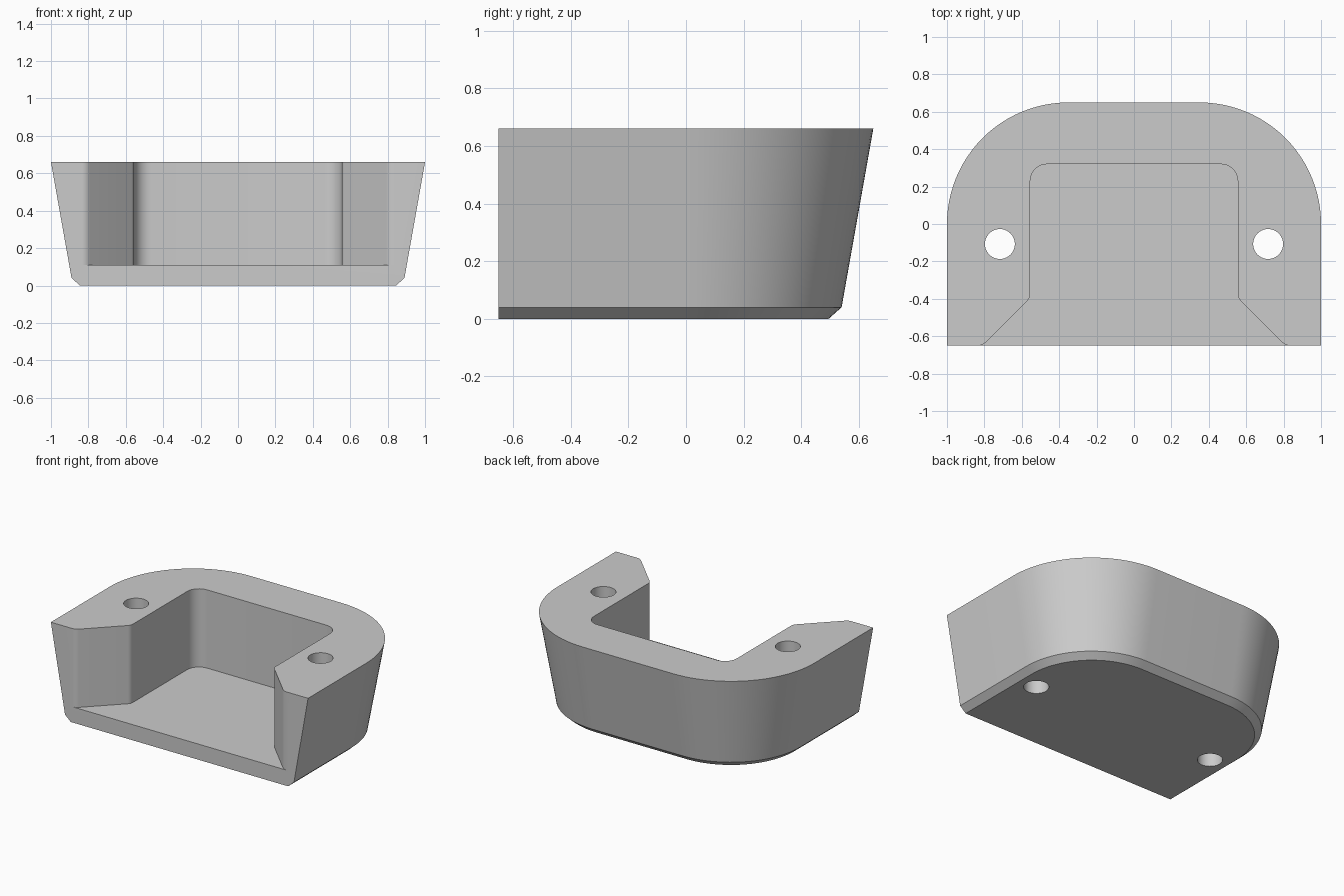
import bpy, bmesh
from math import cos, sin, tan, pi, radians
from mathutils import Vector

cube = bpy.data.objects.get("Cube")
if cube:
    bpy.data.objects.remove(cube, do_unlink=True)

grey = bpy.data.materials.new("plain grey")
grey.use_nodes = True
colour = (0.6, 0.6, 0.6, 1)
grey.diffuse_color = colour
grey.node_tree.nodes["Principled BSDF"].inputs["Base Color"].default_value = colour

FRONT, HEIGHT, FLOOR = -0.65, 0.66, 0.11


def loft(name, rings):
    """Closed solid through rings of (outline, z)."""
    bm = bmesh.new()
    loops = [[bm.verts.new((x, y, z)) for x, y in outline] for outline, z in rings]
    n = len(loops[0])
    for low, high in zip(loops, loops[1:]):
        for i in range(n):
            j = (i + 1) % n
            bm.faces.new((low[i], low[j], high[j], high[i]))
    bm.faces.new(loops[0][::-1])
    bm.faces.new(loops[-1])
    bmesh.ops.recalc_face_normals(bm, faces=bm.faces)
    mesh = bpy.data.meshes.new(name)
    bm.to_mesh(mesh)
    bm.free()
    mesh.materials.append(grey)
    obj = bpy.data.objects.new(name, mesh)
    bpy.context.collection.objects.link(obj)
    return obj


def mirrored(half):
    """Right half outline, front to back, completed on the other side."""
    return half + [(-x, y) for x, y in reversed(half)]


def body_outline(radius, steps=24):
    arc = [(0.35 + radius * cos(a), radius * sin(a))
           for a in (pi / 2 * i / steps for i in range(steps + 1))]
    return mirrored([(0.35 + radius, FRONT)] + arc)


def fillet(before, corner, after, radius, steps=8):
    """Points of a round that replaces a corner."""
    p, c, q = Vector(before), Vector(corner), Vector(after)
    u, v = (p - c).normalized(), (q - c).normalized()
    half = u.angle(v) / 2
    centre = c + (u + v).normalized() * radius / sin(half)
    start = c + u * radius / tan(half) - centre
    end = c + v * radius / tan(half) - centre
    sweep = start.angle(end)
    return [tuple(centre + (start * sin((1 - t) * sweep) + end * sin(t * sweep)) / sin(sweep))
            for t in (i / steps for i in range(steps + 1))]


# Drafted body with a chamfered underside
body = loft("bracket_body", [(body_outline(0.495), 0), (body_outline(0.54), 0.04),
                             (body_outline(0.65), HEIGHT)])

# Pocket with a flared mouth, open at the front and top
mouth, neck, back = (0.81, FRONT), (0.555, -0.395), (0.555, 0.32)
pocket_half = ([(0.835, -0.8)]
               + fillet((0.9, FRONT), mouth, neck, 0.06)
               + fillet(mouth, neck, back, 0.05)
               + fillet(neck, back, (0, 0.32), 0.09))
pocket_outline = mirrored(pocket_half)
cutters = [loft("pocket_cutter", [(pocket_outline, FLOOR), (pocket_outline, 0.9)])]

# Screw holes through both arms
for side, x in (("left", 0.717), ("right", -0.717)):
    circle = [(x + 0.08 * cos(2 * pi * i / 40), -0.107 + 0.08 * sin(2 * pi * i / 40))
              for i in range(40)]
    cutters.append(loft(side + "_hole_cutter", [(circle, -0.2), (circle, 0.9)]))

bpy.context.view_layer.objects.active = body
for cutter in cutters:
    cut = body.modifiers.new(cutter.name, "BOOLEAN")
    cut.operation = "DIFFERENCE"
    cut.solver = "EXACT"
    cut.object = cutter
    bpy.ops.object.modifier_apply(modifier=cut.name)
    bpy.data.objects.remove(cutter, do_unlink=True)

# Smooth rounds, crisp edges
bpy.ops.object.select_all(action="DESELECT")
body.select_set(True)
bpy.ops.object.shade_smooth_by_angle(angle=radians(25))
